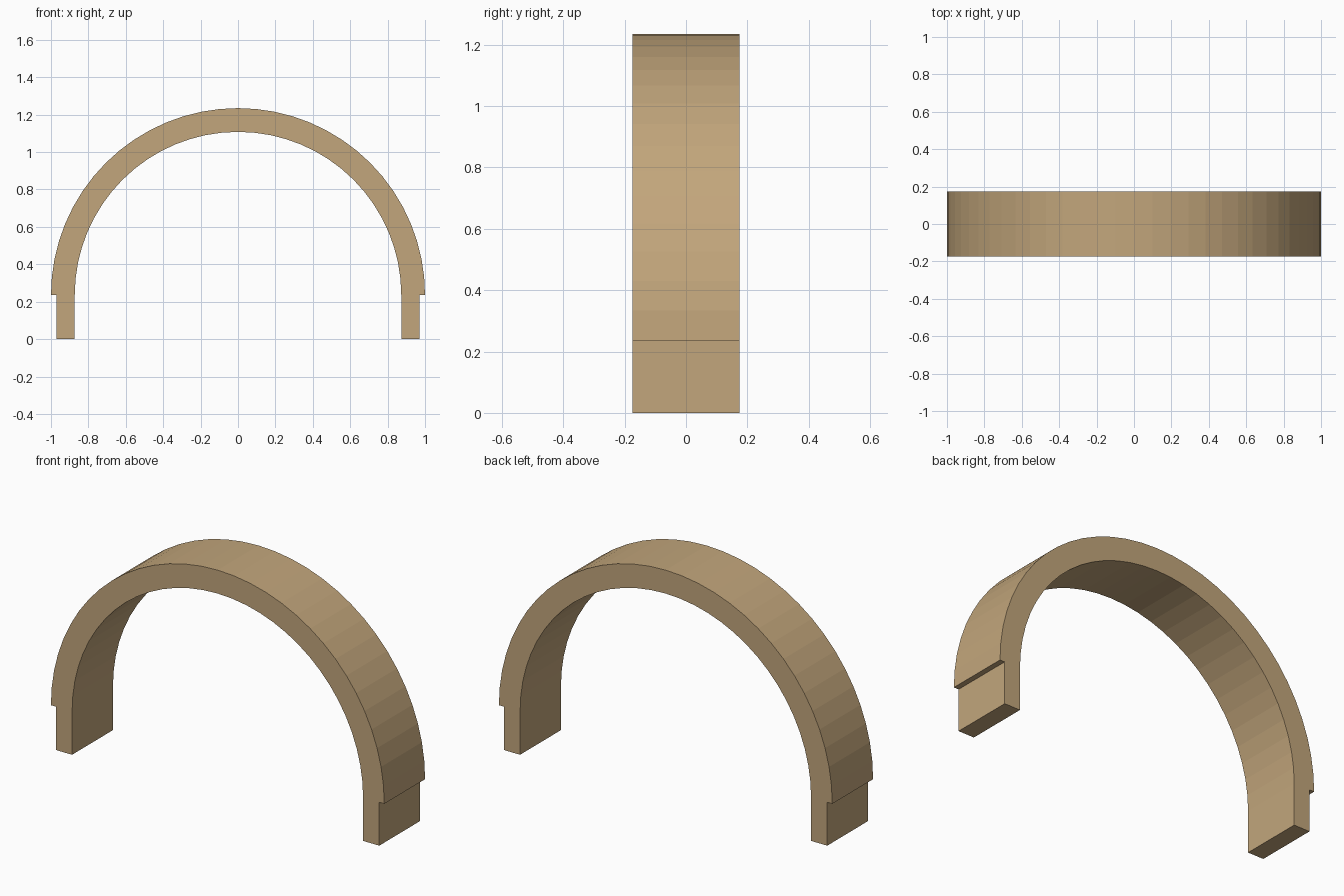
import bpy, bmesh, math

cube = bpy.data.objects.get("Cube")
if cube:
    bpy.data.objects.remove(cube, do_unlink=True)

OUTER, INNER, LEG = 1.0, 0.873, 0.97   # radii and outer face of the legs
SPRING = 0.235                         # height where the arch begins
DEPTH = 0.35
SEGMENTS = 32

tan = bpy.data.materials.new("tan")
tan.use_nodes = True
colour = (0.54, 0.38, 0.2, 1)
tan.diffuse_color = colour
tan.node_tree.nodes["Principled BSDF"].inputs["Base Color"].default_value = colour


def arc(radius):
    """Half circle from the left springing point over to the right one."""
    angles = [math.pi * i / SEGMENTS for i in range(SEGMENTS + 1)]
    return [(radius * math.cos(a), SPRING + radius * math.sin(a)) for a in angles]


# Closed outline: outer arc, right leg, inner arc, left leg
outline = arc(OUTER)
outline += [(-LEG, SPRING), (-LEG, 0), (-INNER, 0)]
outline += reversed(arc(INNER))
outline += [(INNER, 0), (LEG, 0), (LEG, SPRING)]

# Extrude the outline through the depth
bm = bmesh.new()
front = bm.faces.new([bm.verts.new((x, -DEPTH / 2, z)) for x, z in outline])
extruded = bmesh.ops.extrude_face_region(bm, geom=[front], use_keep_orig=True)
back = [v for v in extruded["geom"] if isinstance(v, bmesh.types.BMVert)]
bmesh.ops.translate(bm, verts=back, vec=(0, DEPTH, 0))
bmesh.ops.recalc_face_normals(bm, faces=bm.faces)

mesh = bpy.data.meshes.new("arch_band")
bm.to_mesh(mesh)
bm.free()
mesh.materials.append(tan)
arch = bpy.data.objects.new("arch_band", mesh)
bpy.context.collection.objects.link(arch)
